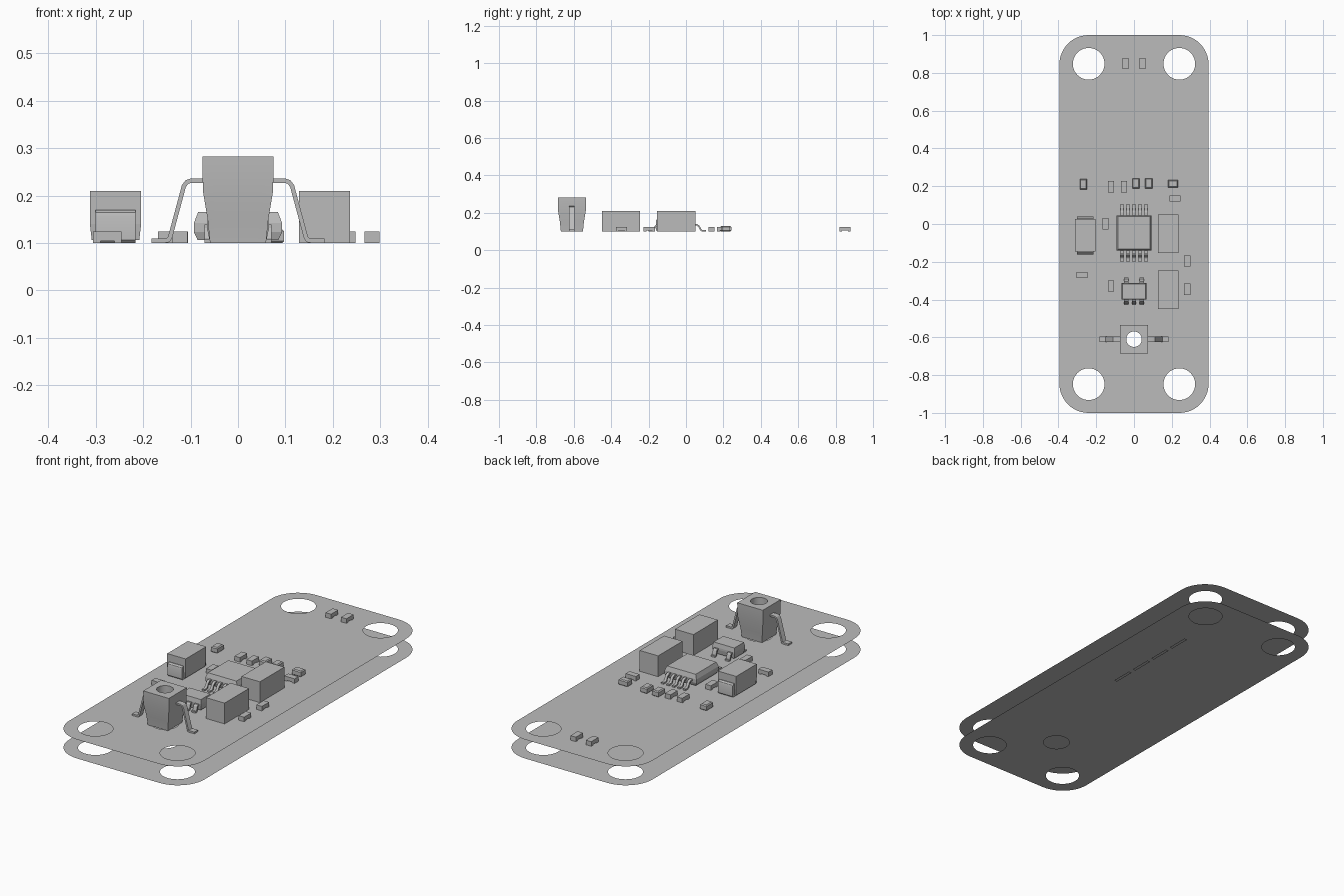
import bpy, bmesh, math
from mathutils import Vector

cube = bpy.data.objects.get("Cube")
if cube:
    bpy.data.objects.remove(cube, do_unlink=True)

grey = bpy.data.materials.new("plain_grey")
grey.use_nodes = True
GREY = (0.5, 0.5, 0.5, 1)
grey.diffuse_color = GREY
grey.node_tree.nodes["Principled BSDF"].inputs["Base Color"].default_value = GREY

Z = 0.1  # level of the upper board


def finish(name, bm, recalc=True):
    if recalc:
        bmesh.ops.recalc_face_normals(bm, faces=bm.faces)
    me = bpy.data.meshes.new(name)
    bm.to_mesh(me)
    bm.free()
    me.materials.append(grey)
    ob = bpy.data.objects.new(name, me)
    bpy.context.collection.objects.link(ob)
    return ob


def smooth(ob):
    bpy.ops.object.select_all(action='DESELECT')
    bpy.context.view_layer.objects.active = ob
    ob.select_set(True)
    bpy.ops.object.shade_smooth_by_angle(angle=math.radians(30))


def loft(bm, rings, cyclic=False):
    """Skin a list of equal rings of points, capped unless cyclic."""
    rows = [[bm.verts.new(p) for p in r] for r in rings]
    n = len(rows[0])
    for a, b in zip(rows, rows[1:] + (rows[:1] if cyclic else [])):
        for i in range(n):
            j = (i + 1) % n
            bm.faces.new((a[i], a[j], b[j], b[i]))
    if not cyclic:
        bm.faces.new(rows[0][::-1])
        bm.faces.new(rows[-1])


def block(name, x, y, levels):
    """Stacked rectangles, each given as height and half sizes."""
    bm = bmesh.new()
    corners = ((-1, -1), (1, -1), (1, 1), (-1, 1))
    loft(bm, [[(x + sx * hx, y + sy * hy, z) for sx, sy in corners]
              for z, hx, hy in levels])
    return finish(name, bm)


def prism(name, outline, width, x, y, angle=0):
    """Extrude an (along, z) outline sideways, then turn and place it."""
    bm = bmesh.new()
    c, s = math.cos(angle), math.sin(angle)
    loft(bm, [[(x + c * u - s * w, y + s * u + c * w, z) for u, z in outline]
              for w in (-width / 2, width / 2)])
    return finish(name, bm)


def ribbon(path, thick):
    """Give a path an even thickness with mitred corners."""
    pts = [Vector(p) for p in path]
    left, right = [], []
    for i, p in enumerate(pts):
        d1 = (p - pts[i - 1]).normalized() if i else None
        d2 = (pts[i + 1] - p).normalized() if i < len(pts) - 1 else None
        d1, d2 = d1 or d2, d2 or d1
        t = (d1 + d2).normalized()
        n = Vector((-t.y, t.x)) * (thick / 2 / max(t.dot(d1), 0.5))
        left.append(p + n)
        right.append(p - n)
    return left + right[::-1]


def arc(x, y, r, start, end, steps):
    return [(x + r * math.cos(start + (end - start) * i / steps),
             y + r * math.sin(start + (end - start) * i / steps))
            for i in range(steps + 1)]


def circle(x, y, r):
    return arc(x, y, r, 0, math.tau, 40)[:-1]


def board(name, z, holes):
    hx, hy, r = 0.395, 1.0, 0.155
    outline = []
    for k, (sx, sy) in enumerate(((1, 1), (-1, 1), (-1, -1), (1, -1))):
        a = k * math.pi / 2
        outline += arc(sx * (hx - r), sy * (hy - r), r, a, a + math.pi / 2, 12)
    bm = bmesh.new()
    edges = []
    for loop in [outline] + holes:
        vs = [bm.verts.new((x, y, z)) for x, y in loop]
        edges += [bm.edges.new((v, vs[i - 1])) for i, v in enumerate(vs)]
    bmesh.ops.triangle_fill(bm, edges=edges, use_beauty=True, normal=(0, 0, 1))
    for f in bm.faces:
        if f.normal.z < 0:
            f.normal_flip()
    finish(name, bm, recalc=False)


# Two thin board sheets with mounting holes; the lower one has a row of slots
LAMP_Y = -0.61
holes = [circle(sx * 0.24, sy * 0.848, 0.084) for sx in (-1, 1) for sy in (-1, 1)]
holes.append(circle(0, LAMP_Y, 0.066))
slots = []
for k in range(4):
    y0 = 0.06 + k * 0.145
    slots.append([(0.163, y0), (0.175, y0), (0.175, y0 + 0.11), (0.163, y0 + 0.11)])
board("upper_board_sheet", Z, holes)
board("lower_board_sheet", 0, holes + slots)

# Tapered lamp housing with a round hole through it
SEG = 32


def square_ring(z, half):
    pts = []
    for i in range(SEG):
        a = math.tau * i / SEG
        k = half / max(abs(math.cos(a)), abs(math.sin(a)))
        pts.append((k * math.cos(a), LAMP_Y + k * math.sin(a), z))
    return pts


def round_ring(z, r):
    return [(r * math.cos(math.tau * i / SEG), LAMP_Y + r * math.sin(math.tau * i / SEG), z)
            for i in range(SEG)]


bm = bmesh.new()
loft(bm, [square_ring(Z, 0.059), square_ring(0.15, 0.064), square_ring(0.21, 0.074),
          square_ring(0.282, 0.075), round_ring(0.282, 0.041), round_ring(Z, 0.041)],
     cyclic=True)
smooth(finish("lamp_housing", bm))

# Bent lamp legs
leg = ribbon([(0.065, 0.231), (0.1, 0.231), (0.108, 0.228), (0.114, 0.22),
              (0.143, 0.112), (0.147, 0.106), (0.153, 0.105), (0.182, 0.105)], 0.009)
for side, angle in (("left", 0), ("right", math.pi)):
    smooth(prism("lamp_leg_" + side, leg, 0.03, 0, LAMP_Y, angle))

# Two tall block parts
for k, y in enumerate((-0.052, -0.347)):
    block("tall_block_%d" % k, 0.182, y, [(Z, 0.054, 0.102), (0.21, 0.054, 0.102)])

# Large two-terminal part with folded end tabs
block("large_diode_body", -0.258, -0.06,
      [(0.106, 0.05, 0.082), (0.14, 0.054, 0.086), (0.21, 0.054, 0.086)])
tab = [(0.06, Z), (0.095, Z), (0.101, 0.106), (0.101, 0.155), (0.098, 0.164),
       (0.09, 0.17), (0.06, 0.17)]
for k, sign in enumerate((-1, 1)):
    smooth(prism("large_diode_tab_%d" % k, tab, 0.085, -0.258, -0.06, sign * math.pi / 2))


def gull_pins(name, y, reach, start, top, xs, width, sign):
    """Row of bent pins on one side of a chip."""
    span = reach - start
    path = [(start - 0.01, top), (start + span * 0.25, top), (start + span * 0.4, top - 0.006),
            (start + span * 0.6, Z + 0.007), (start + span * 0.7, Z + 0.004), (reach, Z + 0.004)]
    outline = ribbon(path, 0.008)
    for i, x in enumerate(xs):
        prism("%s_%d" % (name, i), outline, width, x, y, sign * math.pi / 2)


# Main chip with five pins on each long side
block("main_chip_body", 0, -0.047, [(0.106, 0.085, 0.087), (0.123, 0.093, 0.093),
                                    (0.142, 0.093, 0.093), (0.165, 0.084, 0.086)])
ten = [(i - 2) * 0.0318 for i in range(5)]
for word, sign in (("back", 1), ("front", -1)):
    gull_pins("main_chip_pin_" + word, -0.047, 0.153, 0.09, 0.135, ten, 0.014, sign)

# Small chip with three pins in front and two behind
block("small_chip_body", 0, -0.357, [(0.106, 0.06, 0.04), (0.13, 0.065, 0.044),
                                     (0.14, 0.065, 0.044), (0.162, 0.061, 0.04)])
gull_pins("small_chip_pin_front", -0.357, 0.073, 0.042, 0.133, (-0.041, 0, 0.041), 0.022, -1)
gull_pins("small_chip_pin_back", -0.357, 0.073, 0.042, 0.133, (-0.041, 0.041), 0.022, 1)

# Tiny chips, arched between their two end terminals
UP, ACROSS = math.pi / 2, 0
arch = [(-0.03, Z), (-0.015, Z), (-0.015, 0.104), (0.015, 0.104), (0.015, Z),
        (0.03, Z), (0.03, 0.124), (-0.03, 0.124)]
tiny = [(-0.046, 0.85, UP), (0.044, 0.85, UP), (-0.121, 0.197, UP), (-0.052, 0.197, UP),
        (0.217, 0.136, ACROSS), (-0.152, 0.002, UP), (0.282, -0.196, UP),
        (0.282, -0.345, UP), (-0.122, -0.328, UP), (-0.275, -0.27, ACROSS)]
for k, (x, y, angle) in enumerate(tiny):
    prism("tiny_chip_%d" % k, arch, 0.032, x, y, angle)

# Tiny chips with chamfered edges
for k, (x, y, turned) in enumerate(((-0.268, 0.21, 0), (0.01, 0.215, 0),
                                    (0.078, 0.215, 0), (0.206, 0.213, 1))):
    hx, hy = (0.027, 0.019) if turned else (0.019, 0.027)
    block("capped_chip_%d" % k, x, y, [(Z, hx - 0.004, hy - 0.004), (Z + 0.004, hx, hy),
                                       (0.125, hx, hy), (0.13, hx - 0.005, hy - 0.005)])
